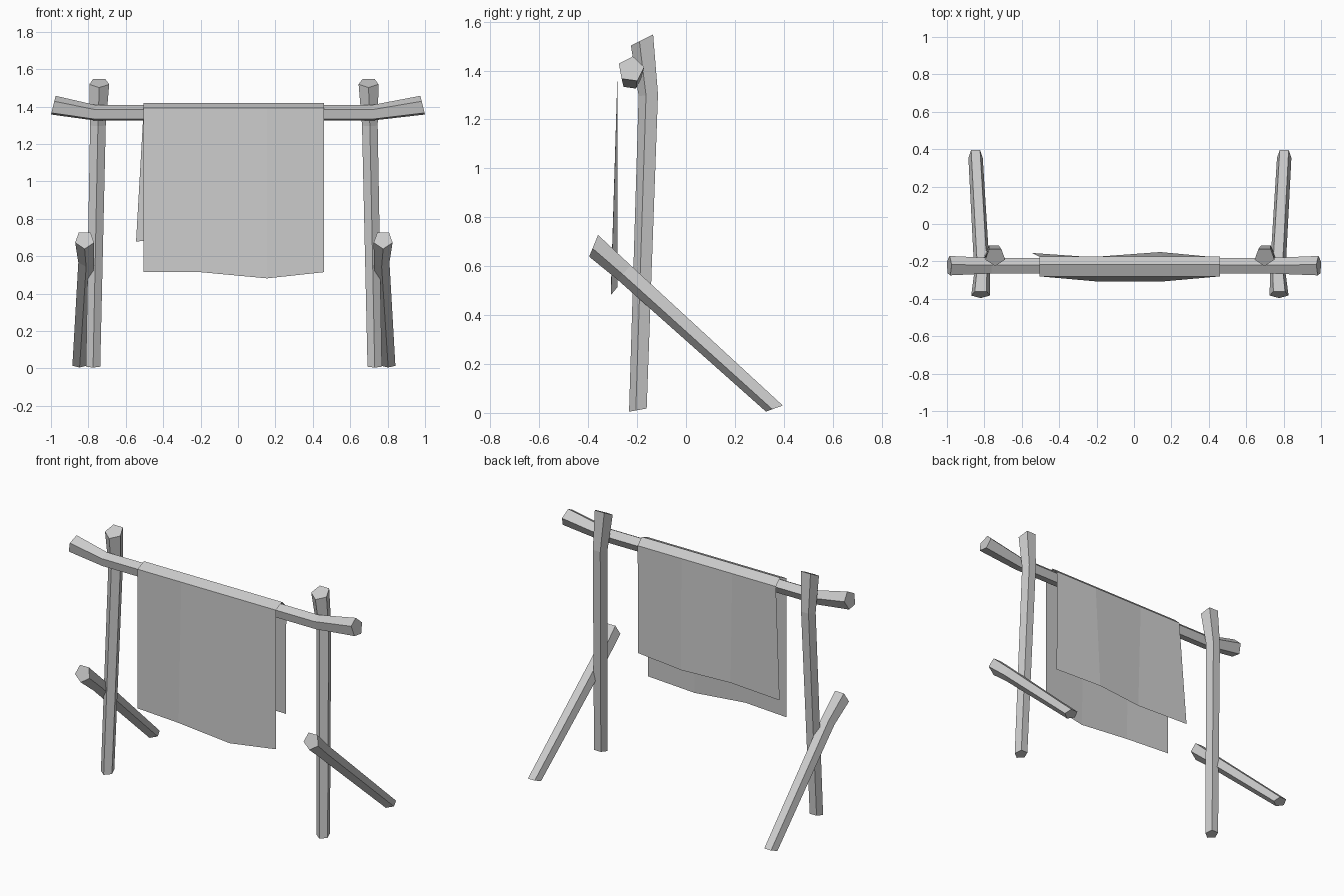
import bpy
import bmesh
from math import cos, sin, pi, radians
from mathutils import Vector

cube = bpy.data.objects.get("Cube")
if cube:
    bpy.data.objects.remove(cube)

SIDES = 5
MID_X = -0.022  # centre line between the two frame sides

grey = bpy.data.materials.new("plain_grey")
grey.use_nodes = True
colour = (0.6, 0.6, 0.6, 1)
grey.diffuse_color = colour
grey.node_tree.nodes["Principled BSDF"].inputs["Base Color"].default_value = colour


def finish(name, bm):
    bmesh.ops.recalc_face_normals(bm, faces=bm.faces[:])
    mesh = bpy.data.meshes.new(name)
    bm.to_mesh(mesh)
    bm.free()
    mesh.materials.append(grey)
    obj = bpy.data.objects.new(name, mesh)
    bpy.context.collection.objects.link(obj)
    return obj


def log(name, rings, start=0.0):
    """Five-sided log through rings of (centre, radius, first axis, second axis)."""
    bm = bmesh.new()
    loops = []
    for centre, radius, u, v in rings:
        u, v = Vector(u).normalized(), Vector(v).normalized()
        angles = [start + 2 * pi * i / SIDES for i in range(SIDES)]
        loops.append([bm.verts.new(Vector(centre) + radius * (cos(a) * u + sin(a) * v))
                      for a in angles])
    for a, b in zip(loops, loops[1:]):
        for i in range(SIDES):
            j = (i + 1) % SIDES
            bm.faces.new((a[i], a[j], b[j], b[i]))
    bm.faces.new(loops[0])
    bm.faces.new(loops[-1])
    return finish(name, bm)


# Upright posts and slanted braces, mirrored about the centre line
for side, label in ((-1, "right"), (1, "left")):
    def ring(offset, y, z, radius, ridge_y, ridge_z):
        return ((MID_X + side * offset, y, z), radius, (0, ridge_y, ridge_z), (1, 0, 0))

    log(label + "_post", [
        ring(0.753, -0.193, 0.012, 0.0405, -1, -0.18),
        ring(0.727, -0.15, 1.30, 0.044, -1, -0.1),
        ring(0.72, -0.175, 1.527, 0.056, -1, -0.5),
    ])
    log(label + "_brace", [
        ring(0.825, 0.365, 0.019, 0.0405, -0.94, -0.34),
        ring(0.79, -0.25, 0.577, 0.044, -0.66, -0.75),
        ring(0.798, -0.376, 0.688, 0.053, -0.38, -0.92),
    ])

# Crossbar with upturned ends
BAR_Y = -0.225
bar = []
for x, z, radius, lean in ((-0.988, 1.405, 0.055, 0.25), (-0.765, 1.365, 0.044, 0.1),
                           (0.72, 1.365, 0.044, -0.1), (0.988, 1.405, 0.055, -0.25)):
    bar.append(((x, BAR_Y, z), radius, (0, 1, 0), (lean, 0, 1)))
log("crossbar", bar, radians(10))

# Cloth draped over the bar: each column runs from the front hem to the back hem
columns = [  # x, front hem y, front hem z, back hem x, back hem y, back hem z
    (-0.505, -0.28, 0.515, -0.545, -0.155, 0.68),
    (-0.2, -0.307, 0.515, -0.185, -0.18, 0.685),
    (0.155, -0.307, 0.482, 0.14, -0.15, 0.69),
    (0.46, -0.28, 0.515, 0.46, -0.18, 0.70),
]
bm = bmesh.new()
strips = []
for x, fy, fz, bx, by, bz in columns:
    path = [(x, fy, fz), (x, -0.28, 1.393), (x, -0.217, 1.42), (x, -0.175, 1.38), (bx, by, bz)]
    strips.append([bm.verts.new(p) for p in path])
for a, b in zip(strips, strips[1:]):
    for i in range(len(a) - 1):
        bm.faces.new((a[i], b[i], b[i + 1], a[i + 1]))
finish("draped_cloth", bm)
